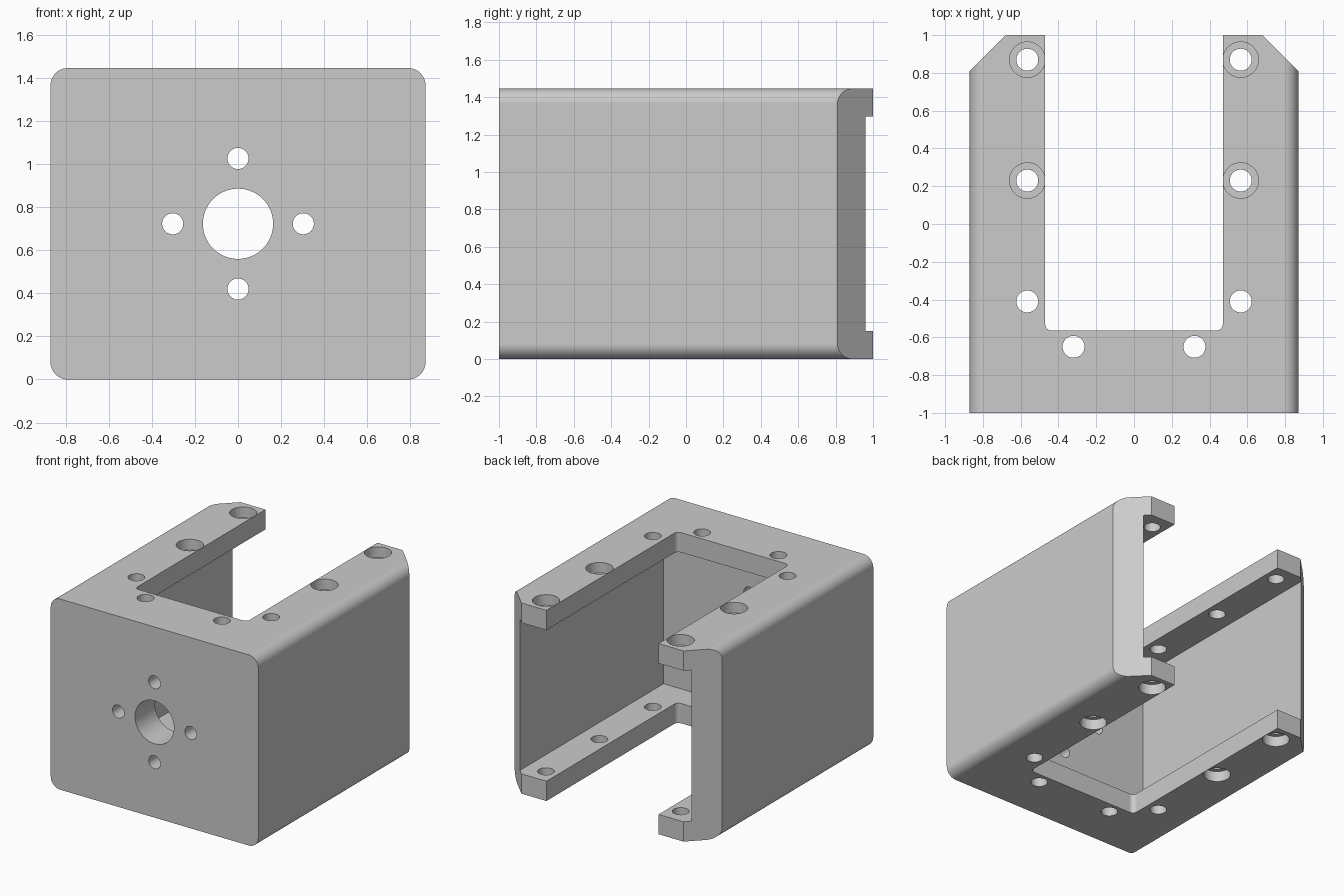
import bpy, bmesh, math
from mathutils import Vector

if "Cube" in bpy.data.objects:
    bpy.data.objects.remove(bpy.data.objects["Cube"], do_unlink=True)

W, H, T = 0.87, 1.445, 0.15      # half width, height, wall thickness
FRONT_IN, SLOT_X, SLOT_Y = -0.76, 0.47, -0.565

grey = bpy.data.materials.new("light grey")
grey.use_nodes = True
colour = (0.6, 0.6, 0.6, 1)
grey.diffuse_color = colour
grey.node_tree.nodes["Principled BSDF"].inputs["Base Color"].default_value = colour


def rounded_rect(x0, y0, x1, y1, r, steps=10):
    """Rectangle outline with round corners."""
    corners = [(x1 - r, y1 - r), (x0 + r, y1 - r), (x0 + r, y0 + r), (x1 - r, y0 + r)]
    return [(cx + r * math.cos(a), cy + r * math.sin(a))
            for i, (cx, cy) in enumerate(corners)
            for a in [(i + k / steps) * math.pi / 2 for k in range(steps + 1)]]


def circle(cx, cy, r, n=48):
    return [(cx + r * math.cos(2 * math.pi * i / n), cy + r * math.sin(2 * math.pi * i / n))
            for i in range(n)]


def prism(name, outline, axis, start, end):
    """Extrude an outline along y (outline in x, z) or along z (outline in x, y)."""
    place = (lambda u, v: Vector((u, start, v))) if axis == "y" else (lambda u, v: Vector((u, v, start)))
    bm = bmesh.new()
    face = bm.faces.new([bm.verts.new(place(u, v)) for u, v in outline])
    out = bmesh.ops.extrude_face_region(bm, geom=[face])
    shift = Vector((0, end - start, 0)) if axis == "y" else Vector((0, 0, end - start))
    moved = [g for g in out["geom"] if isinstance(g, bmesh.types.BMVert)]
    bmesh.ops.translate(bm, verts=moved, vec=shift)
    bmesh.ops.recalc_face_normals(bm, faces=bm.faces)
    mesh = bpy.data.meshes.new(name)
    bm.to_mesh(mesh)
    bm.free()
    mesh.materials.append(grey)
    obj = bpy.data.objects.new(name, mesh)
    bpy.context.collection.objects.link(obj)
    return obj


# Outer housing with rounded long edges
housing = prism("housing", rounded_rect(-W, 0, W, H, 0.08), "y", -1, 1)
bpy.ops.object.select_all(action="DESELECT")
housing.select_set(True)
bpy.context.view_layer.objects.active = housing


def cut(outline, axis, start, end):
    cutter = prism("cutter", outline, axis, start, end)
    cutter.hide_render = True
    mod = housing.modifiers.new("cut", "BOOLEAN")
    mod.operation, mod.solver, mod.object = "DIFFERENCE", "EXACT", cutter
    bpy.ops.object.modifier_apply(modifier=mod.name)
    bpy.data.objects.remove(cutter, do_unlink=True)


# Inner cavity, open at the back
cut([(-W + T, T), (W - T, T), (W - T, H - T), (-W + T, H - T)], "y", FRONT_IN, 1.2)

# Slot through the top and bottom plates
cut(rounded_rect(-SLOT_X, SLOT_Y, SLOT_X, 1.3, 0.035, 6), "z", -0.1, H + 0.1)

for side in (-1, 1):
    # Chamfered back corners
    cut([(side * 0.58, 1.1), (side * 0.98, 0.7), (side * 0.98, 1.1)], "z", -0.1, H + 0.1)
    # Holes through both plates
    for x, y in ((0.565, 0.87), (0.565, 0.23), (0.565, -0.41), (0.32, -0.65)):
        cut(circle(side * x, y, 0.058), "z", -0.1, H + 0.1)
    # Counterbores on the outer faces of both plates
    for y in (0.87, 0.23):
        bore = circle(side * 0.565, y, 0.094)
        cut(bore, "z", H - 0.08, H + 0.1)
        cut(bore, "z", -0.1, 0.08)

# Shaft hole and four screw holes in the front wall
cut(circle(0, H / 2, 0.163, 64), "y", -1.1, -0.7)
for dx, dz in ((1, 0), (-1, 0), (0, 1), (0, -1)):
    cut(circle(dx * 0.303, H / 2 + dz * 0.303, 0.049), "y", -1.1, -0.7)

# Smooth round surfaces, flat large faces
bpy.ops.object.shade_smooth_by_angle(angle=math.radians(30))
weighted = housing.modifiers.new("weighted normals", "WEIGHTED_NORMAL")
weighted.keep_sharp = True
